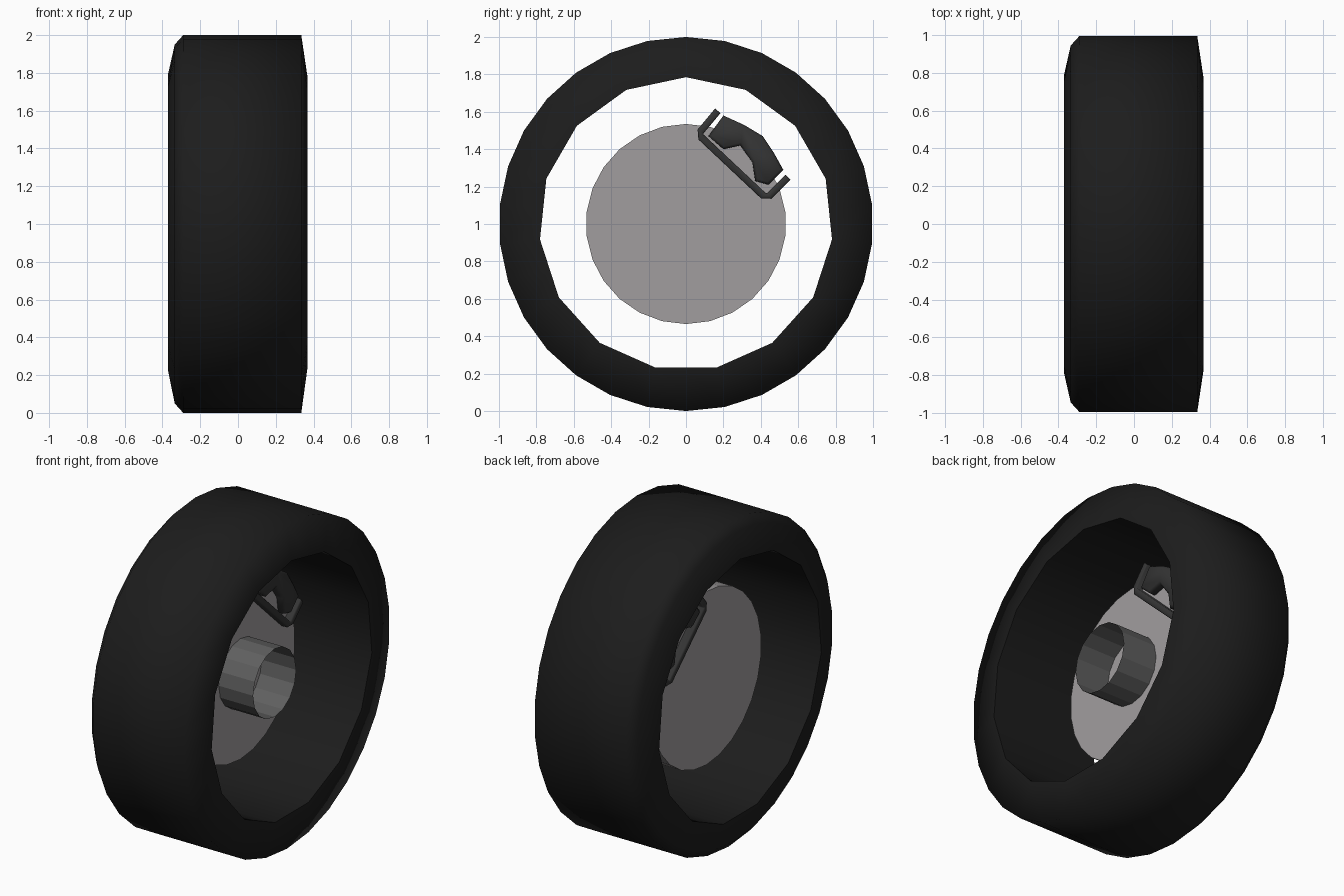
import bpy
import bmesh
from math import sin, cos, pi, radians
from mathutils import Vector

if "Cube" in bpy.data.objects:
    bpy.data.objects.remove(bpy.data.objects["Cube"], do_unlink=True)


def material(name, color):
    mat = bpy.data.materials.new(name)
    mat.use_nodes = True
    mat.diffuse_color = (*color, 1)
    mat.node_tree.nodes["Principled BSDF"].inputs["Base Color"].default_value = (*color, 1)
    return mat


rubber = material("black rubber", (0.012, 0.012, 0.012))
steel = material("grey steel", (0.355, 0.34, 0.345))
hub_metal = material("dull hub metal", (0.115, 0.115, 0.115))
iron = material("dark iron", (0.035, 0.035, 0.035))


def finish(name, bm, mat, angle=None):
    bmesh.ops.recalc_face_normals(bm, faces=bm.faces)
    mesh = bpy.data.meshes.new(name)
    bm.to_mesh(mesh)
    bm.free()
    mesh.materials.append(mat)
    obj = bpy.data.objects.new(name, mesh)
    bpy.context.collection.objects.link(obj)
    if angle:
        bpy.ops.object.select_all(action="DESELECT")
        obj.select_set(True)
        bpy.context.view_layer.objects.active = obj
        bpy.ops.object.shade_smooth_by_angle(angle=radians(angle))


def ring(bm, x, radius, sides, odd_scale=1):
    """Loop of vertices around the axle; odd_scale pulls every second one in."""
    verts = []
    for i in range(sides):
        a = 2 * pi * i / sides
        r = radius * (odd_scale if i % 2 else 1)
        verts.append(bm.verts.new((x, r * sin(a), 1 + r * cos(a))))
    return verts


def bridge(bm, a, b):
    n = len(a)
    for i in range(n):
        j = (i + 1) % n
        bm.faces.new((a[i], a[j], b[j], b[i]))


# Tyre: round tread with a fifteen-sided opening
bm = bmesh.new()
flat = cos(pi / 15)
profile = [(-0.37, 0.795, flat), (-0.335, 0.95, 1), (-0.29, 1, 1),
           (0.335, 1, 1), (0.367, 0.785, flat)]
loops = [ring(bm, x, r, 30, k) for x, r, k in profile]
for k, loop in enumerate(loops):
    bridge(bm, loop, loops[(k + 1) % len(loops)])
finish("tyre", bm, rubber, 88)

# Brake disc
bm = bmesh.new()
back, front = ring(bm, -0.14, 0.535, 26), ring(bm, 0.015, 0.535, 26)
bridge(bm, back, front)
bm.faces.new(back)
bm.faces.new(front)
finish("brake_disc", bm, steel, 30)

# Open hub tube
bm = bmesh.new()
bridge(bm, ring(bm, 0.015, 0.21, 16), ring(bm, 0.25, 0.21, 16))
finish("hub_tube", bm, hub_metal)


def extrude_outline(name, points, x0, x1, bevel):
    bm = bmesh.new()
    face = bm.faces.new([bm.verts.new((x0, y, z)) for y, z in points])
    out = bmesh.ops.extrude_face_region(bm, geom=[face])
    moved = [v for v in out["geom"] if isinstance(v, bmesh.types.BMVert)]
    bmesh.ops.translate(bm, verts=moved, vec=(x1 - x0, 0, 0))
    rims = [e for e in bm.edges if abs(e.verts[0].co.x - e.verts[1].co.x) < 0.001]
    bmesh.ops.bevel(bm, geom=rims, offset=bevel, segments=1, affect="EDGES")
    finish(name, bm, iron, 60)


# Caliper body: arched block straddling the disc edge
body = [(0.20, 1.58), (0.31, 1.53), (0.41, 1.47), (0.47, 1.38), (0.52, 1.29),
        (0.44, 1.21), (0.37, 1.23), (0.355, 1.33), (0.29, 1.42), (0.20, 1.40),
        (0.12, 1.47)]
extrude_outline("caliper_body", body, -0.19, 0.06, 0.014)

# Caliper bracket: bent strip of even width
path = [Vector(p) for p in [(0.17, 1.605), (0.078, 1.495), (0.08, 1.465),
                            (0.415, 1.15), (0.445, 1.15), (0.545, 1.25)]]
left, right = [], []
for i, p in enumerate(path):
    d = (path[min(i + 1, len(path) - 1)] - path[max(i - 1, 0)]).normalized()
    side = Vector((-d.y, d.x)) * 0.019
    left.append(p + side)
    right.append(p - side)
extrude_outline("caliper_bracket", left + right[::-1], -0.19, 0.06, 0.006)
